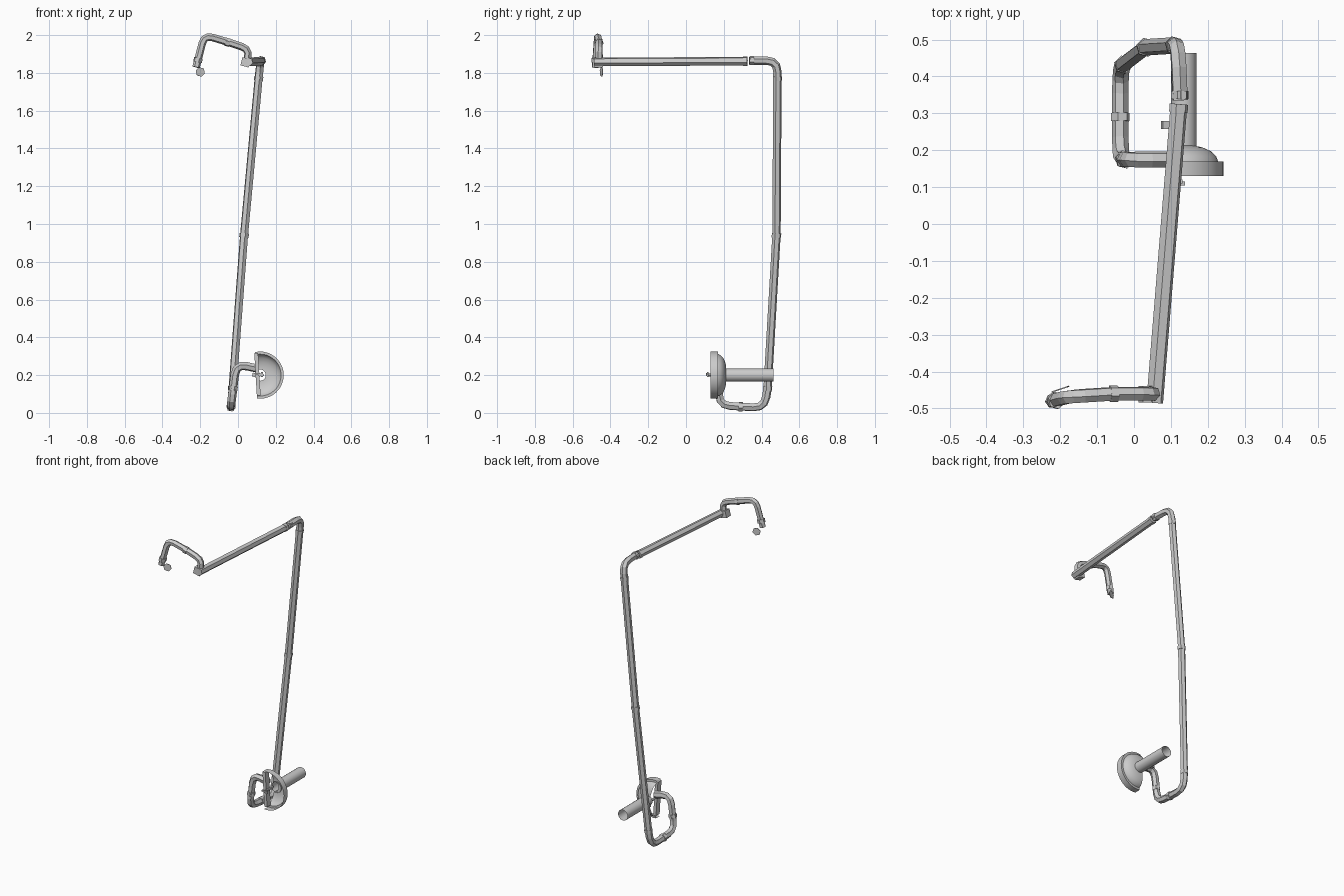
import bpy, bmesh, math
from mathutils import Vector, Matrix

if "Cube" in bpy.data.objects:
    bpy.data.objects.remove(bpy.data.objects["Cube"])


def finish(bm, name):
    me = bpy.data.meshes.new(name)
    bm.to_mesh(me)
    bm.free()
    ob = bpy.data.objects.new(name, me)
    bpy.context.collection.objects.link(ob)
    return ob


def rounded(points, bend, steps=3):
    """Replace every inner corner with a short arc."""
    pts = [Vector(p) for p in points]
    out = [pts[0]]
    for a, b, c in zip(pts, pts[1:], pts[2:]):
        if (b - a).angle(c - b) < 0.3:
            out.append(b)
            continue
        p, q = b + (a - b).normalized() * bend, b + (c - b).normalized() * bend
        for i in range(steps + 1):
            t = i / steps
            out.append(p * (1 - t) ** 2 + b * 2 * t * (1 - t) + q * t * t)
    return out + [pts[-1]]


def hex_pipe(name, points, r, bend=0.06):
    """Sweep a hexagon along a path, mitring each joint."""
    path = rounded(points, bend)
    bm = bmesh.new()
    d = (path[1] - path[0]).normalized()
    side = d.orthogonal().normalized()
    rings = []
    for i, p in enumerate(path):
        d0 = (p - path[max(i - 1, 0)]) if i else path[1] - p
        d1 = (path[i + 1] - p) if i < len(path) - 1 else d0
        tan = (d0.normalized() + d1.normalized()).normalized()
        side = (side - tan * side.dot(tan)).normalized()
        up = tan.cross(side)
        rings.append([bm.verts.new(p + r * (side * math.cos(k * math.pi / 3) + up * math.sin(k * math.pi / 3)))
                      for k in range(6)])
    for a, b in zip(rings, rings[1:]):
        for k in range(6):
            bm.faces.new((a[k], a[(k + 1) % 6], b[(k + 1) % 6], b[k]))
    bm.faces.new(rings[0][::-1])
    bm.faces.new(rings[-1])
    bmesh.ops.recalc_face_normals(bm, faces=bm.faces)
    return finish(bm, name)


def collar(name, p, direction, r=0.026, length=0.022):
    p, d = Vector(p), Vector(direction).normalized() * length / 2
    return hex_pipe(name, [p - d, p + d], r)


def lathe_y(name, cx, cz, profile, a0, a1, n):
    """Open shell turned about an axis along y; profile is (radius, y)."""
    bm = bmesh.new()
    rows = []
    for i in range(n + 1):
        a = math.radians(a0 + (a1 - a0) * i / n)
        rows.append([bm.verts.new((cx + r * math.cos(a), y, cz + r * math.sin(a))) for r, y in profile])
    for a, b in zip(rows, rows[1:]):
        for j in range(len(profile) - 1):
            bm.faces.new((a[j], a[j + 1], b[j + 1], b[j]))
    bmesh.ops.remove_doubles(bm, verts=bm.verts, dist=1e-5)
    bmesh.ops.recalc_face_normals(bm, faces=bm.faces)
    ob = finish(bm, name)
    bpy.context.view_layer.objects.active = ob
    ob.select_set(True)
    bpy.ops.object.shade_smooth_by_angle(angle=math.radians(40))
    ob.select_set(False)
    return ob


def box(name, loc, size, rot_y=0.0):
    bm = bmesh.new()
    bmesh.ops.create_cube(bm, size=1.0)
    bmesh.ops.transform(bm, verts=bm.verts, matrix=Matrix.Translation(loc) @ Matrix.Rotation(rot_y, 4, 'Y')
                        @ Matrix.Diagonal((*size, 1)))
    return finish(bm, name)


# Lower loop, tall riser and the first bit of the upper run
riser = [(0.10, 0.175, 0.235), (-0.01, 0.175, 0.26), (-0.037, 0.175, 0.04), (-0.037, 0.415, 0.026),
         (-0.029, 0.432, 0.13), (0.032, 0.479, 0.94), (0.109, 0.484, 1.77), (0.119, 0.484, 1.865),
         (0.125, 0.335, 1.865)]
hex_pipe("riser_pipe", riser, 0.0225)

# Long upper arm
hex_pipe("upper_arm_pipe", [(0.122, 0.325, 1.862), (0.056, -0.485, 1.858)], 0.0235)

# Hooked spout
spout = [(0.042, -0.46, 1.845), (0.06, -0.46, 1.945), (-0.05, -0.46, 1.962),
         (-0.178, -0.468, 2.0), (-0.222, -0.48, 1.83)]
spout[1] = (0.062, -0.46, 1.925)
hex_pipe("spout_pipe", spout, 0.020, 0.045)
box("spout_socket", (0.04, -0.462, 1.856), (0.045, 0.045, 0.045), 0.25)

# Joint collars
collar("collar_riser_mid", riser[5], (0.07, 0.03, 0.8))
collar("collar_riser_top", riser[6], (0.09, 0, 0.83), 0.025)
collar("collar_riser_low", riser[4], (0.06, 0.05, 0.8), 0.025)
collar("collar_loop", (-0.037, 0.29, 0.033), (0, 1, -0.06))
collar("collar_drop", (-0.026, 0.175, 0.13), (0.027, 0, 0.22), 0.025)
collar("collar_elbow", (0.124, 0.35, 1.865), (0, 1, 0), 0.025)
collar("collar_arm", (0.121, 0.314, 1.862), (0.08, 1, 0), 0.026)
collar("collar_spout", (-0.055, -0.46, 1.962), (-1, 0, 0.27), 0.023)
collar("collar_spout_tip", (-0.212, -0.478, 1.868), (0.04, 0, 0.16), 0.024)

# Loose cap disc beside the spout tip
hex_pipe("cap_disc", [(-0.199, -0.449, 1.805), (-0.2, -0.446, 1.805)], 0.026)

# Half bowl flange with its stub pipe
bowl = [(0.125, 0.13), (0.125, 0.17), (0.111, 0.17), (0.106, 0.183), (0.092, 0.197),
        (0.07, 0.207), (0.045, 0.213), (0.03, 0.213)]
lathe_y("half_bowl", 0.117, 0.2, bowl, -98, 102, 20)
lathe_y("stub_pipe", 0.135, 0.2, [(0.035, 0.205), (0.035, 0.463)], 0, 360, 16)
box("bowl_cut_wall", (0.103, 0.15, 0.205), (0.02, 0.038, 0.225), -0.06)

# Small valve stem and handles
hex_pipe("valve_stem", [(0.115, 0.112, 0.2), (0.115, 0.20, 0.2)], 0.008)
box("valve_handle", (0.118, 0.11, 0.203), (0.04, 0.01, 0.01), 0.2)
box("valve_handle_cross", (0.127, 0.115, 0.203), (0.01, 0.01, 0.028))
box("bracket", (0.088, 0.268, 0.2), (0.025, 0.022, 0.02), 0.3)
